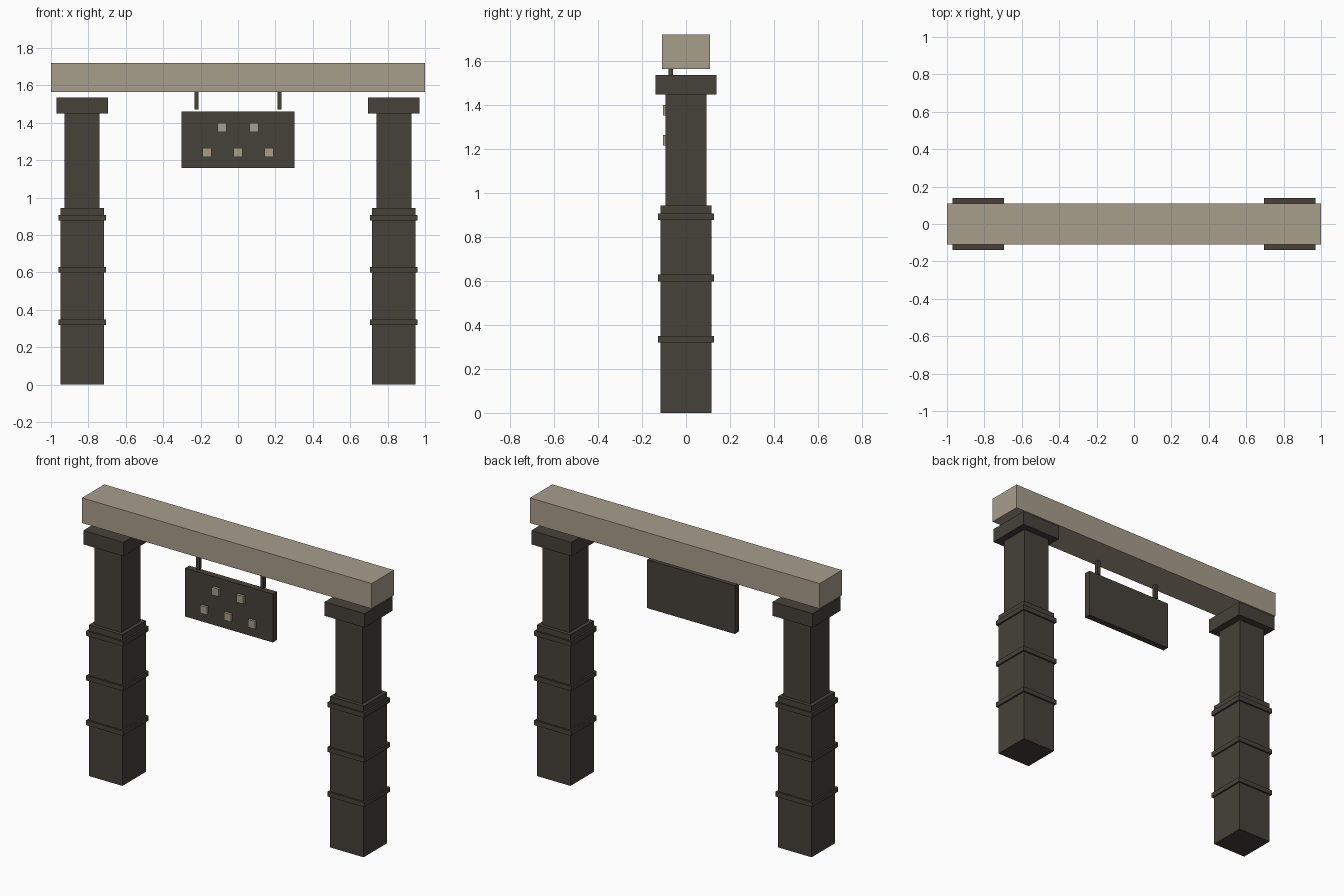
import bpy

cube = bpy.data.objects.get("Cube")
if cube:
    bpy.data.objects.remove(cube, do_unlink=True)


def material(name, colour):
    mat = bpy.data.materials.new(name)
    mat.use_nodes = True
    mat.diffuse_color = (*colour, 1)
    bsdf = mat.node_tree.nodes["Principled BSDF"]
    bsdf.inputs["Base Color"].default_value = (*colour, 1)
    bsdf.inputs["Roughness"].default_value = 0.9
    return mat


DARK = material("dark_timber", (0.061, 0.053, 0.042))
PALE = material("pale_stone", (0.39, 0.342, 0.262))


def box(name, x, y, bottom, top, width, depth, mat):
    """Box centred on x and y, spanning bottom to top."""
    bpy.ops.mesh.primitive_cube_add(size=1, location=(x, y, (bottom + top) / 2))
    obj = bpy.context.object
    obj.name = name
    obj.scale = (width, depth, top - bottom)
    bpy.ops.object.transform_apply(location=False, rotation=False, scale=True)
    obj.data.materials.append(mat)
    return obj


# Crossbeam
box("crossbeam", 0, 0, 1.563, 1.72, 2, 0.22, PALE)

for side, sign in (("left", 1), ("right", -1)):
    # Pillars: base, shaft, capital and bands
    x = sign * 0.833
    box(side + "_pillar_base", x, 0, 0, 0.943, 0.232, 0.232, DARK)
    box(side + "_pillar_shaft", x, 0, 0.943, 1.45, 0.187, 0.187, DARK)
    box(side + "_pillar_capital", x, 0, 1.448, 1.535, 0.276, 0.276, DARK)
    for i in range(3):
        z = 0.334 + i * 0.279
        box(f"{side}_pillar_band_{i + 1}", x, 0, z - 0.015, z + 0.015, 0.253, 0.253, DARK)
    # Sign hangers
    box(side + "_hanger", sign * 0.222, -0.069, 1.47, 1.57, 0.022, 0.022, DARK)

# Hanging sign with raised studs
box("sign_board", 0, -0.069, 1.158, 1.46, 0.606, 0.04, DARK)
for row, z, xs in (("upper", 1.375, (-0.085, 0.085)), ("lower", 1.24, (-0.166, 0, 0.166))):
    for i, x in enumerate(xs):
        box(f"{row}_stud_{i + 1}", x, -0.095, z - 0.024, z + 0.024, 0.048, 0.018, PALE)
